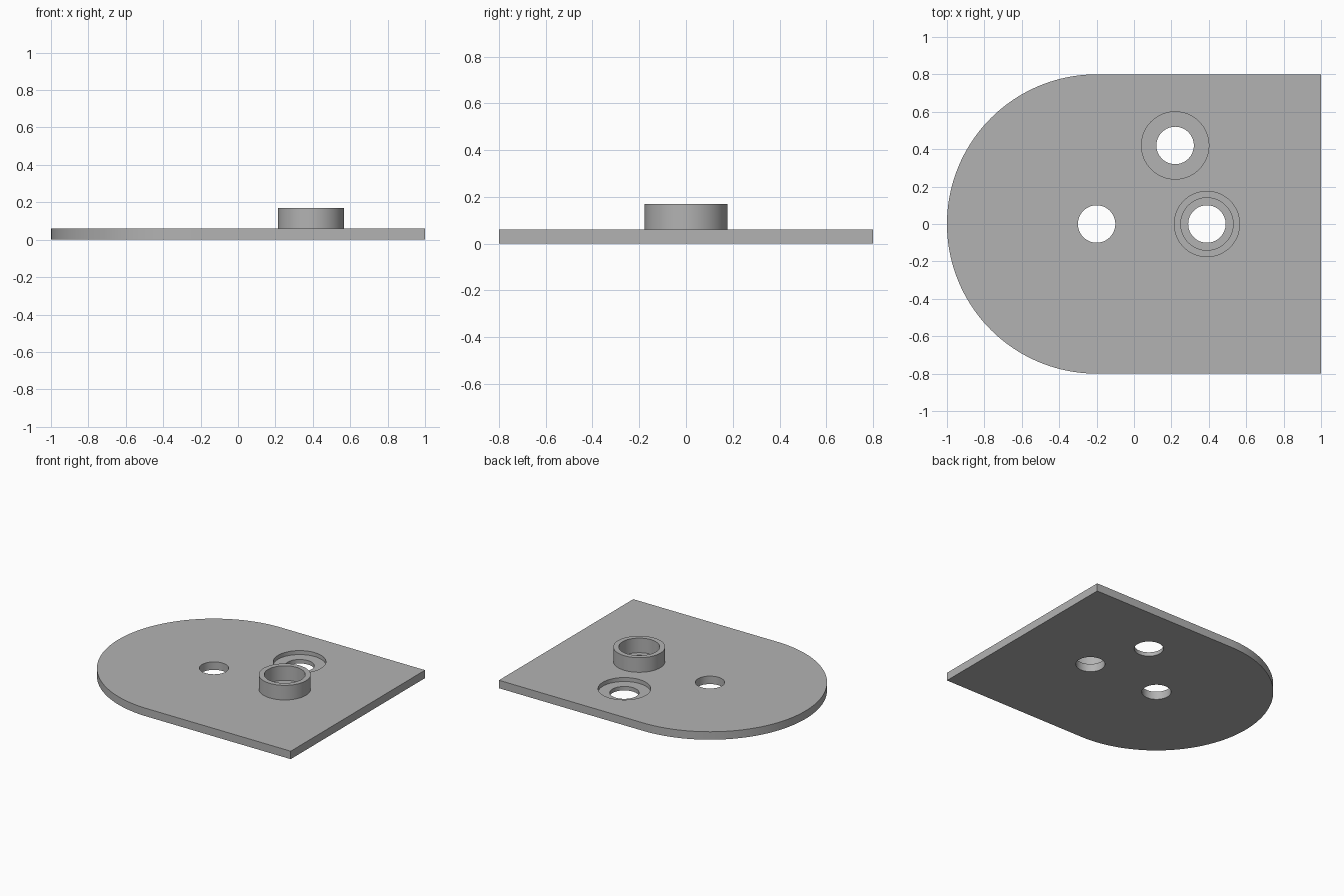
import bpy, bmesh, math

if "Cube" in bpy.data.objects:
    bpy.data.objects.remove(bpy.data.objects["Cube"])

T = 0.06           # plate thickness
SEG = 96

grey = bpy.data.materials.new("plain grey")
grey.diffuse_color = (0.45, 0.45, 0.45, 1)
grey.use_nodes = True
grey.node_tree.nodes["Principled BSDF"].inputs["Base Color"].default_value = grey.diffuse_color


def make_object(name, bm):
    bmesh.ops.recalc_face_normals(bm, faces=bm.faces[:])
    me = bpy.data.meshes.new(name)
    bm.to_mesh(me)
    bm.free()
    ob = bpy.data.objects.new(name, me)
    bpy.context.collection.objects.link(ob)
    me.materials.append(grey)
    return ob


def prism(name, outline, z0, z1):
    bm = bmesh.new()
    face = bm.faces.new([bm.verts.new((x, y, z0)) for x, y in outline])
    ext = bmesh.ops.extrude_face_region(bm, geom=[face])
    for v in ext["geom"]:
        if isinstance(v, bmesh.types.BMVert):
            v.co.z = z1
    return make_object(name, bm)


def circle(cx, cy, r):
    return [(cx + r * math.cos(2 * math.pi * i / SEG),
             cy + r * math.sin(2 * math.pi * i / SEG)) for i in range(SEG)]


def smooth(ob):
    bpy.ops.object.select_all(action='DESELECT')
    ob.select_set(True)
    bpy.context.view_layer.objects.active = ob
    bpy.ops.object.shade_smooth_by_angle(angle=math.radians(30))


# Plate: square right end, half-round left end
arc = [(-0.2 + 0.8 * math.cos(a), 0.8 * math.sin(a))
       for a in (math.pi / 2 + math.pi * i / SEG for i in range(SEG + 1))]
plate = prism("plate", arc + [(1, -0.8), (1, 0.8)], 0, T)

# Three through holes and one shallow counterbore
cuts = [("centre_hole", -0.2, 0, 0.1, -0.1),
        ("boss_hole", 0.39, 0, 0.1, -0.1),
        ("side_hole", 0.22, 0.42, 0.1, -0.1),
        ("counterbore", 0.22, 0.42, 0.18, 0.03)]
for name, x, y, r, z0 in cuts:
    cutter = prism(name + "_cutter", circle(x, y, r), z0, 0.1)
    cutter.hide_render = True
    mod = plate.modifiers.new(name, 'BOOLEAN')
    mod.operation = 'DIFFERENCE'
    mod.solver = 'EXACT'
    mod.object = cutter
    bpy.context.view_layer.objects.active = plate
    bpy.ops.object.modifier_apply(modifier=name)
    bpy.data.objects.remove(cutter)
smooth(plate)

# Raised collar around the boss hole, open onto the plate
bm = bmesh.new()
rings = [[bm.verts.new((x, y, z)) for x, y in circle(0.39, 0, r)]
         for r, z in ((0.177, T), (0.177, 0.17), (0.14, 0.17), (0.14, T))]
for a, b in zip(rings, rings[1:]):
    for i in range(SEG):
        j = (i + 1) % SEG
        bm.faces.new((a[i], a[j], b[j], b[i]))
collar = make_object("collar", bm)
smooth(collar)
